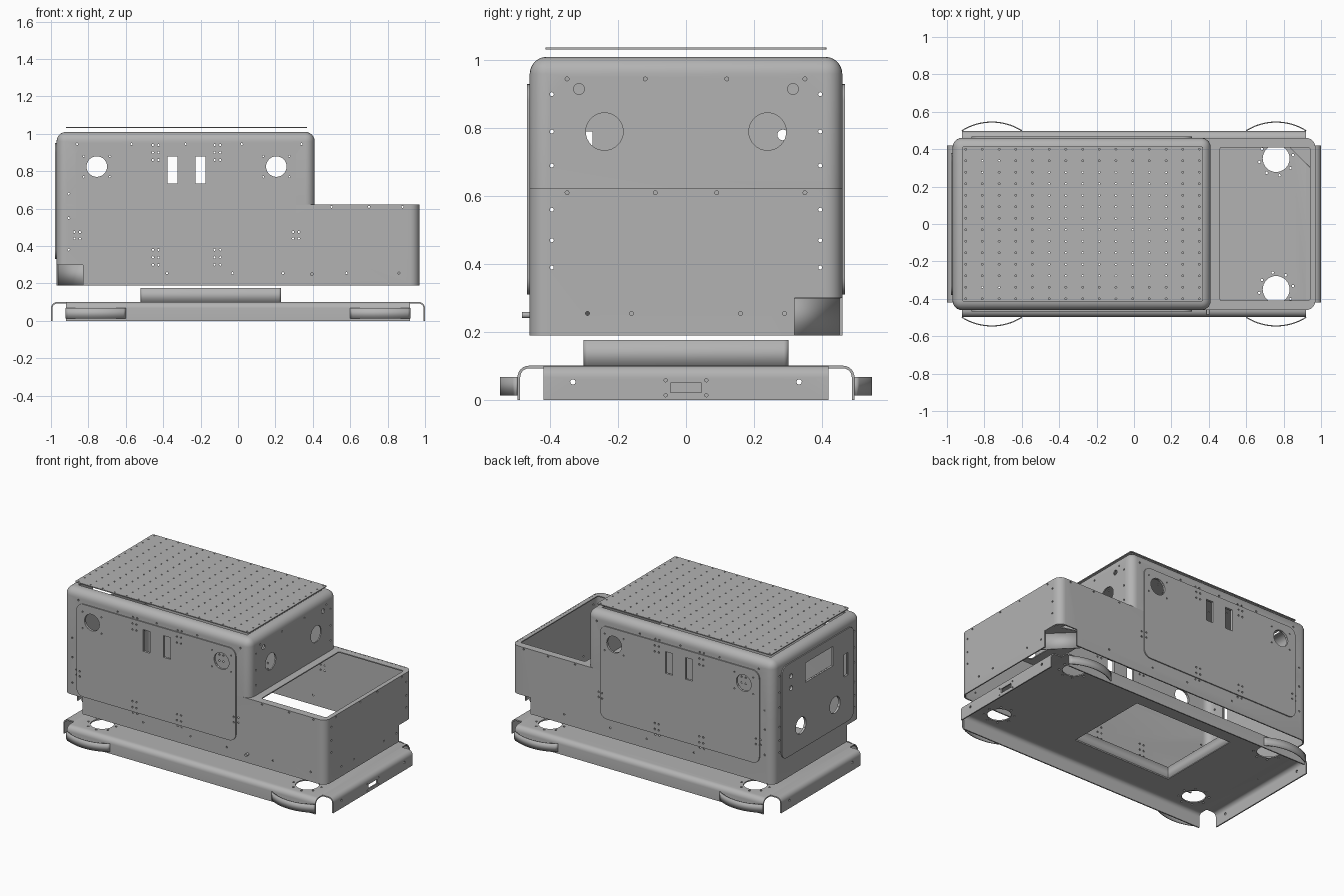
import bpy, bmesh
from math import pi, cos, sin
from mathutils import Matrix, Vector

cube = bpy.data.objects.get("Cube")
if cube:
    bpy.data.objects.remove(cube, do_unlink=True)

grey = bpy.data.materials.new("sheet_metal_grey")
grey.use_nodes = True
grey.diffuse_color = (0.45, 0.45, 0.45, 1)
grey.node_tree.nodes["Principled BSDF"].inputs["Base Color"].default_value = (0.45, 0.45, 0.45, 1)
parts = []


def add(name, bm, thick=0, offset=-1):
    mesh = bpy.data.meshes.new(name)
    bm.to_mesh(mesh)
    bm.free()
    mesh.materials.append(grey)
    ob = bpy.data.objects.new(name, mesh)
    bpy.context.collection.objects.link(ob)
    if thick:
        mod = ob.modifiers.new("thickness", "SOLIDIFY")
        mod.thickness, mod.offset = thick, offset
    parts.append(ob)
    return ob


def bake(ob):
    dg = bpy.context.evaluated_depsgraph_get()
    mesh = bpy.data.meshes.new_from_object(ob.evaluated_get(dg))
    ob.modifiers.clear()
    ob.data = mesh


def cut(obs, cutter):
    for ob in obs:
        mod = ob.modifiers.new("cut", "BOOLEAN")
        mod.operation, mod.solver, mod.object = "DIFFERENCE", "EXACT", cutter
        bake(ob)
    parts.remove(cutter)
    bpy.data.objects.remove(cutter, do_unlink=True)


def block(bm, lo, hi):
    lo, hi = Vector(lo), Vector(hi)
    mat = Matrix.Translation((lo + hi) / 2) @ Matrix.Diagonal((*(hi - lo), 1))
    return bmesh.ops.create_cube(bm, size=1, matrix=mat)["verts"]


def rod(bm, axis, u, v, r, lo, hi, n=8):
    """Cylinder along an axis at the given other two coordinates."""
    mid = (lo + hi) / 2
    place = {"X": (mid, u, v), "Y": (u, mid, v), "Z": (u, v, mid)}[axis]
    turn = {"X": Matrix.Rotation(pi / 2, 4, "Y"), "Y": Matrix.Rotation(pi / 2, 4, "X"),
            "Z": Matrix.Identity(4)}[axis]
    bmesh.ops.create_cone(bm, cap_ends=True, segments=n, radius1=r, radius2=r,
                          depth=hi - lo, matrix=Matrix.Translation(place) @ turn)


def shell(name, x0, x1, y, z0, z1, r, thick, rim=None):
    """Rounded open-bottomed box; with a rim its top edge is rounded too."""
    bm = bmesh.new()
    block(bm, (x0, -y, z0), (x1, y, z1))
    edges = [e for e in bm.edges if abs(e.verts[0].co.z - e.verts[1].co.z) > 0.01
             or (rim and e.verts[0].co.z > z1 - 0.01)]
    bmesh.ops.bevel(bm, geom=edges, offset=r, segments=6, profile=0.5, affect="EDGES")
    bm.normal_update()
    top = [f for f in bm.faces if f.normal.z > 0.999]
    if rim:
        bmesh.ops.inset_region(bm, faces=top, thickness=rim)
    ends = top + [f for f in bm.faces if f.normal.z < -0.999]
    bmesh.ops.delete(bm, geom=ends, context="FACES")
    return add(name, bm, thick)


def arc(cx, cy, r, a0, a1, n):
    return [(cx + r * cos(a0 + (a1 - a0) * i / n), cy + r * sin(a0 + (a1 - a0) * i / n))
            for i in range(n + 1)]


def round_rect(x0, x1, y0, y1, r):
    corners = [(x1 - r, y1 - r), (x0 + r, y1 - r), (x0 + r, y0 + r), (x1 - r, y0 + r)]
    return [p for i, c in enumerate(corners) for p in arc(*c, r, i * pi / 2, (i + 1) * pi / 2, 6)]


def sheet(name, loops, thick, matrix):
    """Flat plate: the first loop is the outline, the others are holes."""
    crv = bpy.data.curves.new(name, "CURVE")
    crv.dimensions, crv.fill_mode, crv.extrude = "2D", "BOTH", thick / 2
    for loop in loops:
        s = crv.splines.new("POLY")
        s.points.add(len(loop) - 1)
        for p, co in zip(s.points, loop):
            p.co = (*co, 0, 1)
        s.use_cyclic_u = True
    tmp = bpy.data.objects.new(name, crv)
    bpy.context.collection.objects.link(tmp)
    mesh = bpy.data.meshes.new_from_object(tmp.evaluated_get(bpy.context.evaluated_depsgraph_get()))
    bpy.data.objects.remove(tmp, do_unlink=True)
    bm = bmesh.new()
    bm.from_mesh(mesh)
    bmesh.ops.remove_doubles(bm, verts=bm.verts, dist=1e-5)
    bmesh.ops.recalc_face_normals(bm, faces=bm.faces)
    bm.transform(matrix)
    return add(name, bm)


def strip(name, path, along, lo, hi, thick):
    """Bent sheet: a path swept along one axis."""
    bm = bmesh.new()
    where = {"X": lambda p, t: (t, *p), "Y": lambda p, t: (p[0], t, p[1]), "Z": lambda p, t: (*p, t)}[along]
    rows = [(bm.verts.new(where(p, lo)), bm.verts.new(where(p, hi))) for p in path]
    for a, b in zip(rows, rows[1:]):
        bm.faces.new((a[0], a[1], b[1], b[0]))
    return add(name, bm, thick, 0)


# Body shells, raised cover panels and rim of the low bay
upper = shell("upper_body", -0.97, 0.41, 0.46, 0.62, 1.01, 0.05, 0.008, rim=0.02)
lower = shell("lower_body", -0.97, 0.97, 0.46, 0.19, 0.622, 0.05, 0.008)
upright = Matrix.Rotation(pi / 2, 4, "X")
panels = [sheet(n + "_panel", [round_rect(-0.87, 0.31, 0.31, 0.93, 0.05)], 0.007,
                Matrix.Translation((0, y, 0)) @ upright) for n, y in (("front", -0.464), ("back", 0.464))]
end_turn = Matrix(((0, 0, 1, -0.974), (1, 0, 0, 0), (0, 1, 0, 0), (0, 0, 0, 1)))
end_panel = sheet("end_panel", [round_rect(-0.38, 0.38, 0.33, 0.95, 0.05)], 0.007, end_turn)
sheet("bay_rim", [round_rect(0.34, 0.968, -0.458, 0.458, 0.05),
                  round_rect(0.46, 0.94, -0.41, 0.41, 0.01)], 0.007, Matrix.Translation((0, 0, 0.618)))
for ob in (upper, lower):
    bake(ob)

# Openings through the front and back walls
bm = bmesh.new()
for x in (-0.755, 0.205):
    rod(bm, "Y", x, 0.825, 0.055, -0.6, 0.6, 32)
    for dx in (-0.07, 0.07):
        for dz in (-0.055, 0.055):
            rod(bm, "Y", x + dx, 0.825 + dz, 0.005, -0.6, 0.6)
for x in (-0.35, -0.2):
    block(bm, (x - 0.026, -0.6, 0.735), (x + 0.026, 0.6, 0.88))
for x in (-0.44, -0.11):
    for z in (0.9, 0.34):
        for i in range(6):
            rod(bm, "Y", x - 0.015 + 0.03 * (i % 2), z + 0.04 * (i // 2 - 1), 0.006, -0.6, 0.6)
for x in (-0.86, 0.31):
    for i in range(4):
        rod(bm, "Y", x - 0.015 + 0.03 * (i % 2), 0.44 + 0.035 * (i // 2), 0.006, -0.6, 0.6)
for z, xs in ((0.945, (-0.86, -0.57, -0.28, 0.02, 0.34)), (0.255, (-0.38, -0.03, 0.24, 0.58, 0.86)),
              (0.61, (0.5, 0.7, 0.88))):
    for x in xs:
        rod(bm, "Y", x, z, 0.006, -0.6, 0.6)
for z in (0.38, 0.55, 0.68):
    rod(bm, "Y", -0.905, z, 0.006, -0.6, 0.6)
cut([upper, lower] + panels, add("side_cutter", bm))

# Openings in the two ends
bm = bmesh.new()
for s in (-1, 1):
    rod(bm, "X", 0.24 * s, 0.79, 0.055, 0.3, 1.1, 32)
    rod(bm, "X", 0.315 * s, 0.915, 0.016, 0.3, 1.1, 16)
    rod(bm, "X", 0.18 * s, 0.49, 0.055, -1.1, -0.9, 32)
    for z in (0.39, 0.47, 0.56, 0.69, 0.79, 0.9):
        rod(bm, "X", 0.395 * s, z, 0.006, 0.3, 1.1)
        rod(bm, "X", 0.395 * s, z, 0.006, -1.1, -0.9)
    for y, z in ((0.12, 0.945), (0.35, 0.945), (0.09, 0.61), (0.35, 0.61), (0.16, 0.255), (0.29, 0.255)):
        rod(bm, "X", y * s, z, 0.006, 0.3, 1.1)
block(bm, (-1.1, -0.16, 0.76), (-0.9, 0.13, 0.89))
block(bm, (-1.1, -0.32, 0.64), (-0.9, -0.275, 0.79))
for z in (0.78, 0.86):
    rod(bm, "X", 0.285, z, 0.016, -1.1, -0.9, 16)
cut([upper, lower, end_panel], add("end_cutter", bm))

# Corner niches on two opposite lower corners
bm = bmesh.new()
for s in (-1, 1):
    a, b = sorted((0.83 * s, 1.1 * s)), sorted((0.32 * s, 0.6 * s))
    block(bm, (a[0], b[0], 0.1), (a[1], b[1], 0.3))
cut([lower], add("niche_cutter", bm))
for name, s in (("front", -1), ("back", 1)):
    corner = [(0.79 * s, 0.455 * s), (0.965 * s, 0.28 * s)]
    strip(name + "_niche_wall", corner, "Z", 0.19, 0.3, 0.006)
    bev = [(x * s, y * s) for x, y in arc(0.915, 0.405, 0.05, 0, pi / 2, 6)]
    sheet(name + "_niche_top", [corner[::-1] + bev], 0.006, Matrix.Translation((0, 0, 0.301)))

# Base tray: bent plate with folded ends
right = arc(0.462, 0.067, 0.03, pi / 2, 0, 6) + [(0.492, 0)]
bend = [(-y, z) for y, z in reversed(right)] + right
base = strip("base_plate", bend, "X", -0.92, 0.92, 0.008)
bake(base)
flange = [(0.92, 0.097)] + arc(0.966, 0.067, 0.03, pi / 2, 0, 6) + [(0.996, 0)]
ends = [strip(n + "_base_flange", [(x * s, z) for x, z in flange], "Y", -0.42, 0.42, 0.008)
        for n, s in (("left", 1), ("right", -1))]
for ob in ends:
    bake(ob)
bm = bmesh.new()
for sx in (-1, 1):
    for sy in (-1, 1):
        rod(bm, "Z", 0.76 * sx, 0.35 * sy, 0.072, 0.06, 0.13, 32)
        for x, y in arc(0.76 * sx, 0.35 * sy, 0.092, 0.2, 0.2 + pi * 1.75, 7):
            rod(bm, "Z", x, y, 0.007, 0.06, 0.13)
block(bm, (-0.508, -0.288, 0.06), (0.218, 0.288, 0.13))
cut([base], add("base_cutter", bm))
bm = bmesh.new()
block(bm, (0.95, -0.045, 0.022), (1.1, 0.045, 0.05))
for s in (-1, 1):
    rod(bm, "X", 0.333 * s, 0.053, 0.008, -1.1, 1.1)
    for z in (0.014, 0.058):
        rod(bm, "X", 0.06 * s, z, 0.005, 0.95, 1.1)
cut(ends, add("flange_cutter", bm))

# Pedestal frame, corner bumpers, side knob
shell("pedestal_frame", -0.52, 0.23, 0.302, 0.097, 0.176, 0.015, 0.014)
for sx in (-1, 1):
    for sy in (-1, 1):
        curve = arc(0.76, 0.245, 0.3, pi * 0.32, pi * 0.68, 20)
        strip("corner_bumper", [(x * sx, y * sy) for x, y in curve], "Z", 0.013, 0.068, 0.006)
bm = bmesh.new()
rod(bm, "Y", 0.395, 0.25, 0.009, -0.483, -0.45, 16)
add("side_knob", bm)

# Perforated top plate
holes = [arc(-0.9 + 1.25 * i / 14, -0.4 + 0.8 * j / 13, 0.005, 0, pi * 1.75, 7)
         for i in range(15) for j in range(14)]
sheet("perforated_top", [round_rect(-0.92, 0.37, -0.414, 0.414, 0.01)] + holes, 0.006,
      Matrix.Translation((0, 0, 1.034)))

# Shading
bpy.ops.object.select_all(action="DESELECT")
for ob in parts:
    ob.select_set(True)
bpy.context.view_layer.objects.active = parts[0]
bpy.ops.object.shade_smooth_by_angle(angle=0.5)
